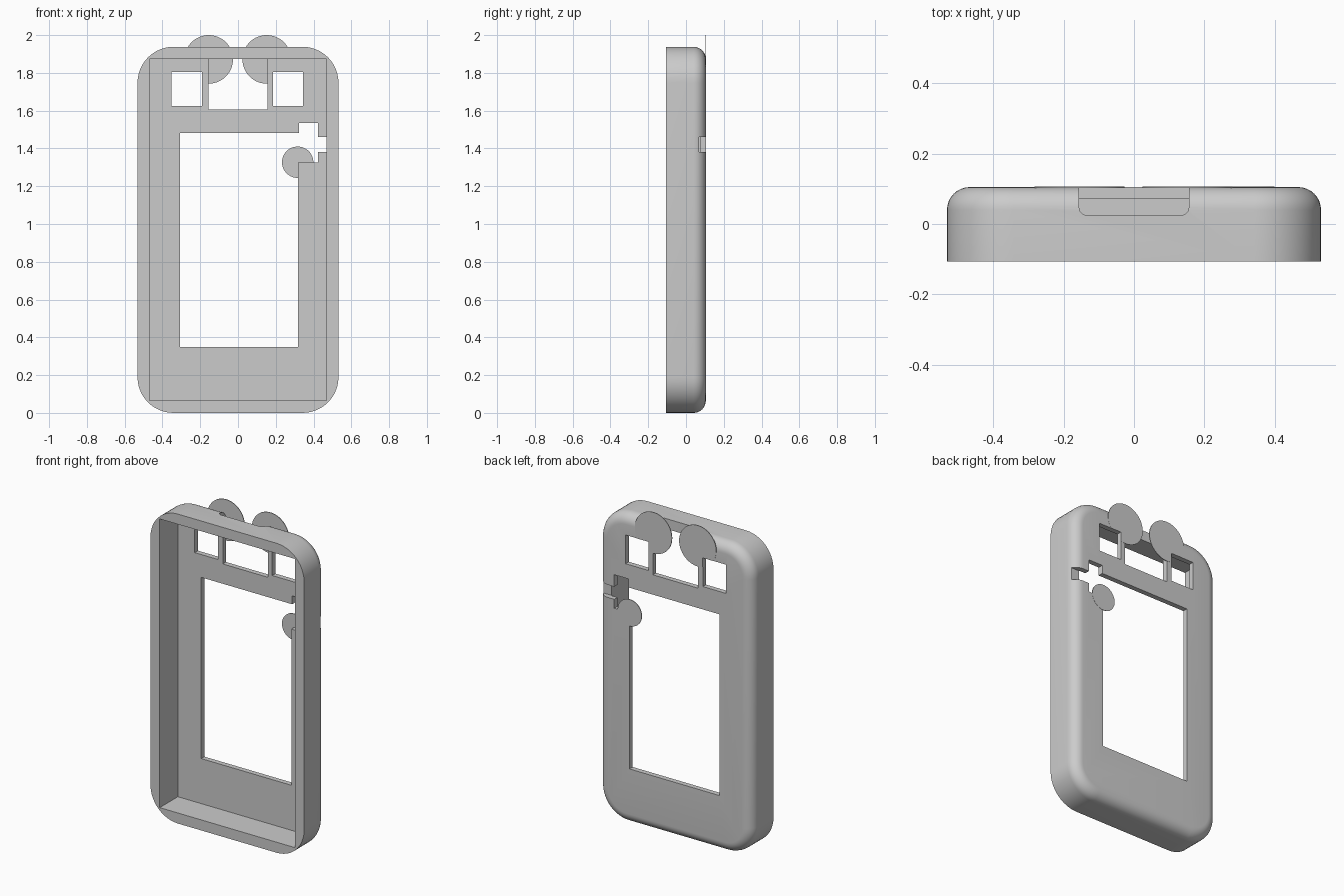
import bpy, bmesh, math

cube = bpy.data.objects.get("Cube")
if cube:
    bpy.data.objects.remove(cube, do_unlink=True)

# Single plain grey
grey = bpy.data.materials.new("plain grey")
grey.use_nodes = True
GREY = (0.6, 0.6, 0.6, 1.0)
grey.diffuse_color = GREY
grey.node_tree.nodes["Principled BSDF"].inputs["Base Color"].default_value = GREY

HALF_W, HEIGHT, CORNER, FILLET = 0.532, 1.938, 0.19, 0.065
FRONT, BACK, FLOOR = -0.106, 0.105, 0.073


def rounded_ring(inset, steps=12):
    """Rounded rectangle outline in x, z."""
    r, mid = CORNER - inset, HEIGHT / 2
    cx, cz = HALF_W - CORNER, HEIGHT / 2 - CORNER
    pts = []
    for q, (sx, sz) in enumerate([(1, 1), (-1, 1), (-1, -1), (1, -1)]):
        for i in range(steps + 1):
            a = math.pi / 2 * (q + i / steps)
            pts.append((sx * cx + r * math.cos(a), mid + sz * cz + r * math.sin(a)))
    return pts


def loft(name, layers):
    """Closed solid through matching outlines given as (y, [(x, z), ...])."""
    bm = bmesh.new()
    rings = [[bm.verts.new((x, y, z)) for x, z in pts] for y, pts in layers]
    n = len(rings[0])
    bm.faces.new(rings[0])
    bm.faces.new(rings[-1][::-1])
    for a, b in zip(rings, rings[1:]):
        for i in range(n):
            j = (i + 1) % n
            bm.faces.new((a[i], b[i], b[j], a[j]))
    bmesh.ops.recalc_face_normals(bm, faces=bm.faces)
    mesh = bpy.data.meshes.new(name)
    bm.to_mesh(mesh)
    bm.free()
    mesh.materials.append(grey)
    ob = bpy.data.objects.new(name, mesh)
    bpy.context.collection.objects.link(ob)
    return ob


def box(name, x0, x1, z0, z1, y0, y1=0.2):
    rect = [(x0, z0), (x1, z0), (x1, z1), (x0, z1)]
    ob = loft(name, [(y0, rect), (y1, rect)])
    ob.hide_render = True
    return ob


def activate(ob):
    bpy.ops.object.select_all(action='DESELECT')
    ob.select_set(True)
    bpy.context.view_layer.objects.active = ob


def cut(ob, cutters):
    activate(ob)
    for c in cutters:
        m = ob.modifiers.new("cut", 'BOOLEAN')
        m.operation, m.solver, m.object = 'DIFFERENCE', 'EXACT', c
        bpy.ops.object.modifier_apply(modifier=m.name)


# Outer case with a rounded back edge
layers = [(FRONT, rounded_ring(0))]
for i in range(9):
    a = math.pi / 2 * i / 8
    layers.append((BACK - FILLET + FILLET * math.sin(a),
                   rounded_ring(FILLET * (1 - math.cos(a)))))
case = loft("case_shell", layers)

# Cavity, screen window, button opening and side slot
cavity = box("cavity_cutter", -0.468, 0.468, 0.066, 1.874, -0.3, FLOOR)
window = box("window_cutter", -0.306, 0.318, 0.348, 1.483, 0.0)
button = box("button_cutter", 0.3, 0.424, 1.326, 1.483, 0.0)
button_top = box("button_top_cutter", 0.324, 0.424, 1.4, 1.536, 0.0)
side_slot = box("side_slot_cutter", 0.4, 0.7, 1.382, 1.461, 0.07)

# Two square ports
ports = [box("port_cutter", x0, x1, 1.626, 1.806, 0.0)
         for x0, x1 in ((-0.351, -0.19), (0.186, 0.345))]

# Central notch running out through the top wall, its front corners rounded
X, R = 0.156, 0.022
notch_layers = []
for i in range(7):
    a = math.pi / 2 * i / 6
    x = X - R + R * math.sin(a)
    notch_layers.append((0.025 + R * (1 - math.cos(a)),
                         [(-x, 1.607), (x, 1.607), (x, 2.1), (-x, 2.1)]))
notch_layers.append((0.2, notch_layers[-1][1]))
notch = loft("notch_cutter", notch_layers)

cutters = [cavity, window, button, button_top, side_slot, notch] + ports
cut(case, cutters)

# Thin discs on the back
discs = []
for name, cx, cz, r in (("top_disc_right", -0.155, 1.8715, 0.1285),
                        ("top_disc_left", 0.152, 1.8715, 0.1285),
                        ("button_disc", 0.316, 1.327, 0.083)):
    circle = [(cx + r * math.cos(math.tau * i / 64), cz + r * math.sin(math.tau * i / 64))
              for i in range(64)]
    discs.append(loft(name, [(0.102, circle), (0.106, circle)]))
for disc in discs[:2]:
    cut(disc, ports)

for c in cutters:
    bpy.data.objects.remove(c, do_unlink=True)

for ob in [case] + discs:
    activate(ob)
    bpy.ops.object.shade_smooth_by_angle(angle=math.radians(30))
